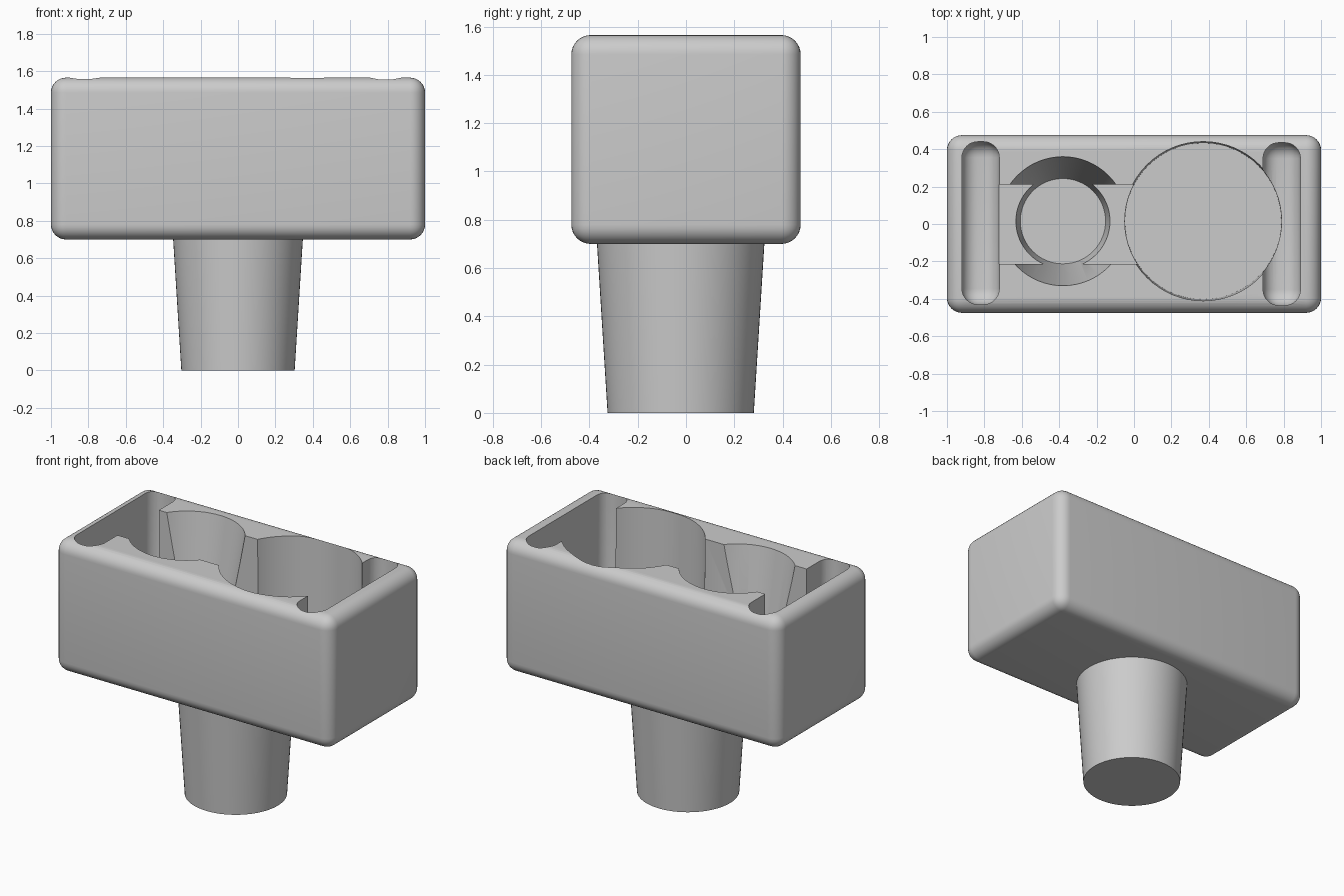
import bpy
import bmesh
from mathutils import Matrix

cube = bpy.data.objects.get("Cube")
if cube:
    bpy.data.objects.remove(cube)

grey = bpy.data.materials.new("plain grey")
grey.use_nodes = True
colour = (0.6, 0.6, 0.6, 1)
grey.diffuse_color = colour
grey.node_tree.nodes["Principled BSDF"].inputs["Base Color"].default_value = colour

TOP, BASE, OVER = 1.565, 0.70, 1.80


def finish(name, bm):
    mesh = bpy.data.meshes.new(name)
    bm.to_mesh(mesh)
    bm.free()
    mesh.materials.append(grey)
    obj = bpy.data.objects.new(name, mesh)
    bpy.context.collection.objects.link(obj)
    return obj


def block(name, x, y, z, radius=0, segments=8):
    """Box from (min, max) ranges with optionally rounded edges."""
    bm = bmesh.new()
    size = [b - a for a, b in (x, y, z)]
    centre = [(a + b) / 2 for a, b in (x, y, z)]
    bmesh.ops.create_cube(bm, size=1, matrix=Matrix.Translation(centre) @ Matrix.Diagonal((*size, 1)))
    if radius:
        bmesh.ops.bevel(bm, geom=bm.edges[:], offset=radius, segments=segments,
                        profile=0.5, affect='EDGES')
    return finish(name, bm)


def taper(name, x, y, z, r_low, r_high):
    """Upright truncated cone."""
    bm = bmesh.new()
    bmesh.ops.create_cone(bm, cap_ends=True, segments=64, radius1=r_low, radius2=r_high,
                          depth=z[1] - z[0],
                          matrix=Matrix.Translation((x, y, (z[0] + z[1]) / 2)))
    return finish(name, bm)


def smooth(obj):
    bpy.ops.object.select_all(action='DESELECT')
    obj.select_set(True)
    bpy.context.view_layer.objects.active = obj
    bpy.ops.object.shade_smooth_by_angle(angle=0.52)


# Rounded tray and the tapered plug below it
tray = block("tray", (-1, 1), (-0.475, 0.475), (BASE, TOP), 0.08)
plug = taper("plug", 0, -0.022, (0, BASE + 0.02), 0.303, 0.348)

# Pockets: two end slots, a joining channel, a cup and a round well
cup_slope = (0.345 - 0.228) / (TOP - 0.82)
cutters = [
    block("left_slot_cutter", (0.69, 0.89), (-0.435, 0.435), (0.90, OVER), 0.085),
    block("right_slot_cutter", (-0.92, -0.72), (-0.43, 0.44), (0.90, OVER), 0.085),
    block("channel_cutter", (-0.74, 0.30), (-0.215, 0.212), (0.97, OVER)),
    taper("cup_cutter", -0.38, 0.015, (0.82, OVER), 0.228,
          0.345 + cup_slope * (OVER - TOP)),
    taper("well_cutter", 0.37, 0.015, (0.80, OVER), 0.418, 0.428),
]
for cutter in cutters:
    cutter.hide_render = True
    cut = tray.modifiers.new(cutter.name, 'BOOLEAN')
    cut.operation = 'DIFFERENCE'
    cut.solver = 'EXACT'
    cut.object = cutter

# Bake the cuts so that shading follows the final edges
bpy.context.view_layer.update()
graph = bpy.context.evaluated_depsgraph_get()
carved = bpy.data.meshes.new_from_object(tray.evaluated_get(graph))
tray.modifiers.clear()
tray.data = carved
for cutter in cutters:
    bpy.data.objects.remove(cutter)

for part in (tray, plug):
    smooth(part)
